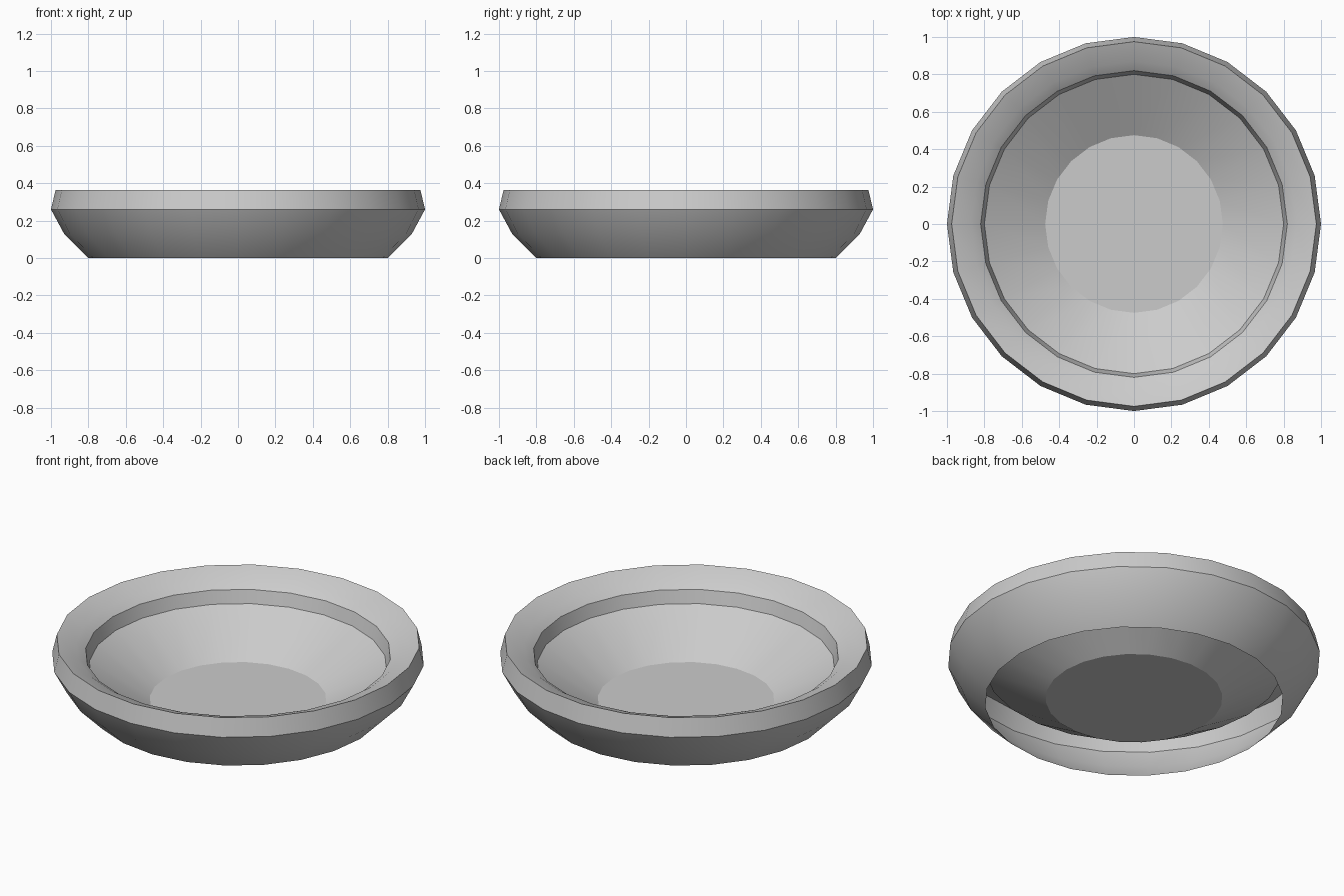
import bpy, bmesh, math

cube = bpy.data.objects.get("Cube")
if cube:
    bpy.data.objects.remove(cube, do_unlink=True)

SIDES = 24

grey = bpy.data.materials.new("plain_grey")
grey.use_nodes = True
colour = (0.6, 0.6, 0.6, 1)
grey.diffuse_color = colour
grey.node_tree.nodes["Principled BSDF"].inputs["Base Color"].default_value = colour


def lathe(name, profile, cap_last):
    """Spin a (radius, height) profile about z, closing the last ring if asked."""
    bm = bmesh.new()
    rings = []
    for r, z in profile:
        angles = [math.tau * i / SIDES for i in range(SIDES)]
        rings.append([bm.verts.new((r * math.cos(a), r * math.sin(a), z)) for a in angles])
    for low, high in zip(rings, rings[1:]):
        for i in range(SIDES):
            j = (i + 1) % SIDES
            bm.faces.new((low[i], low[j], high[j], high[i]))
    if cap_last:
        bm.faces.new(rings[-1])
    mesh = bpy.data.meshes.new(name)
    bm.to_mesh(mesh)
    bm.free()
    mesh.materials.append(grey)
    obj = bpy.data.objects.new(name, mesh)
    bpy.context.collection.objects.link(obj)
    bpy.ops.object.select_all(action="DESELECT")
    obj.select_set(True)
    bpy.context.view_layer.objects.active = obj
    bpy.ops.object.shade_smooth_by_angle(angle=math.radians(30))
    return obj


# Open-bottomed dish: outer wall, rim, rounded inner lip, sloping well and flat floor
lathe("dish", [(0.8, 0), (0.93, 0.13), (1, 0.26), (0.975, 0.365),
               (0.87, 0.325), (0.82, 0.29), (0.8, 0.215), (0.475, 0.02)], True)
